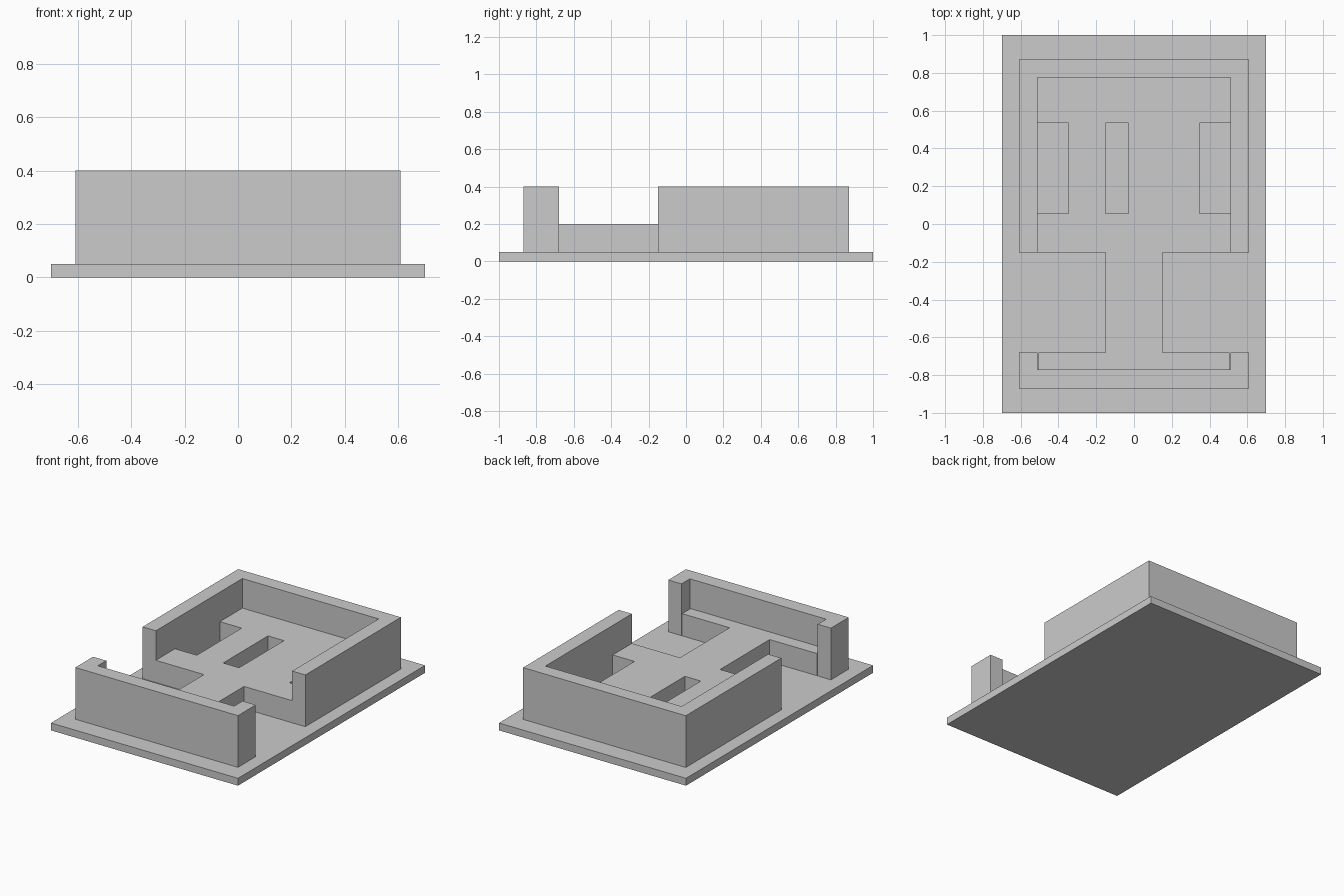
import bpy
import bmesh

default = bpy.data.objects.get("Cube")
if default:
    bpy.data.objects.remove(default, do_unlink=True)

grey = bpy.data.materials.new("plain_grey")
grey.use_nodes = True
grey.diffuse_color = (0.6, 0.6, 0.6, 1)
grey.node_tree.nodes["Principled BSDF"].inputs["Base Color"].default_value = (0.6, 0.6, 0.6, 1)

BASE_TOP, DECK_TOP, WALL_TOP = 0.05, 0.2, 0.4
OUT_X, IN_X = 0.609, 0.51


def prism(name, half, z0, z1):
    """Extrude an outline given by its +x half, mirrored across x = 0."""
    outline = half + [(-x, y) for x, y in reversed(half)]
    bm = bmesh.new()
    face = bm.faces.new([bm.verts.new((x, y, z0)) for x, y in outline])
    top = bmesh.ops.extrude_face_region(bm, geom=[face])["geom"]
    for v in top:
        if isinstance(v, bmesh.types.BMVert):
            v.co.z = z1
    bmesh.ops.recalc_face_normals(bm, faces=bm.faces)
    mesh = bpy.data.meshes.new(name)
    bm.to_mesh(mesh)
    bm.free()
    mesh.materials.append(grey)
    obj = bpy.data.objects.new(name, mesh)
    bpy.context.collection.objects.link(obj)
    return obj


# Flat base plate
prism("base_plate", [(0.7, -1), (0.7, 1)], 0, BASE_TOP)

# Three-sided rear wall, open toward the front
prism("rear_wall", [(IN_X, 0.775), (IN_X, -0.15), (OUT_X, -0.15), (OUT_X, 0.872)],
      BASE_TOP, WALL_TOP)

# Front wall with short returns at its ends
prism("front_wall", [(OUT_X, -0.87), (OUT_X, -0.68), (IN_X, -0.68), (IN_X, -0.77)],
      BASE_TOP, WALL_TOP)

# Deck with side notches, narrow neck and front ledge
deck = prism("deck", [(0.505, -0.77), (0.505, -0.68), (0.15, -0.68), (0.15, -0.15),
                      (IN_X, -0.15), (IN_X, 0.055), (0.347, 0.055), (0.347, 0.535),
                      (IN_X, 0.535), (IN_X, 0.775)], BASE_TOP, DECK_TOP)

# Off-centre slot through the deck
cutter = prism("slot_cutter", [(0.06, 0.055), (0.06, 0.535)], 0.02, 0.3)
cutter.location.x = -0.09
cutter.hide_render = True
cut = deck.modifiers.new("slot", "BOOLEAN")
cut.operation = "DIFFERENCE"
cut.solver = "EXACT"
cut.object = cutter
bpy.context.view_layer.objects.active = deck
bpy.context.view_layer.update()
bpy.ops.object.modifier_apply(modifier=cut.name)
bpy.data.objects.remove(cutter, do_unlink=True)
